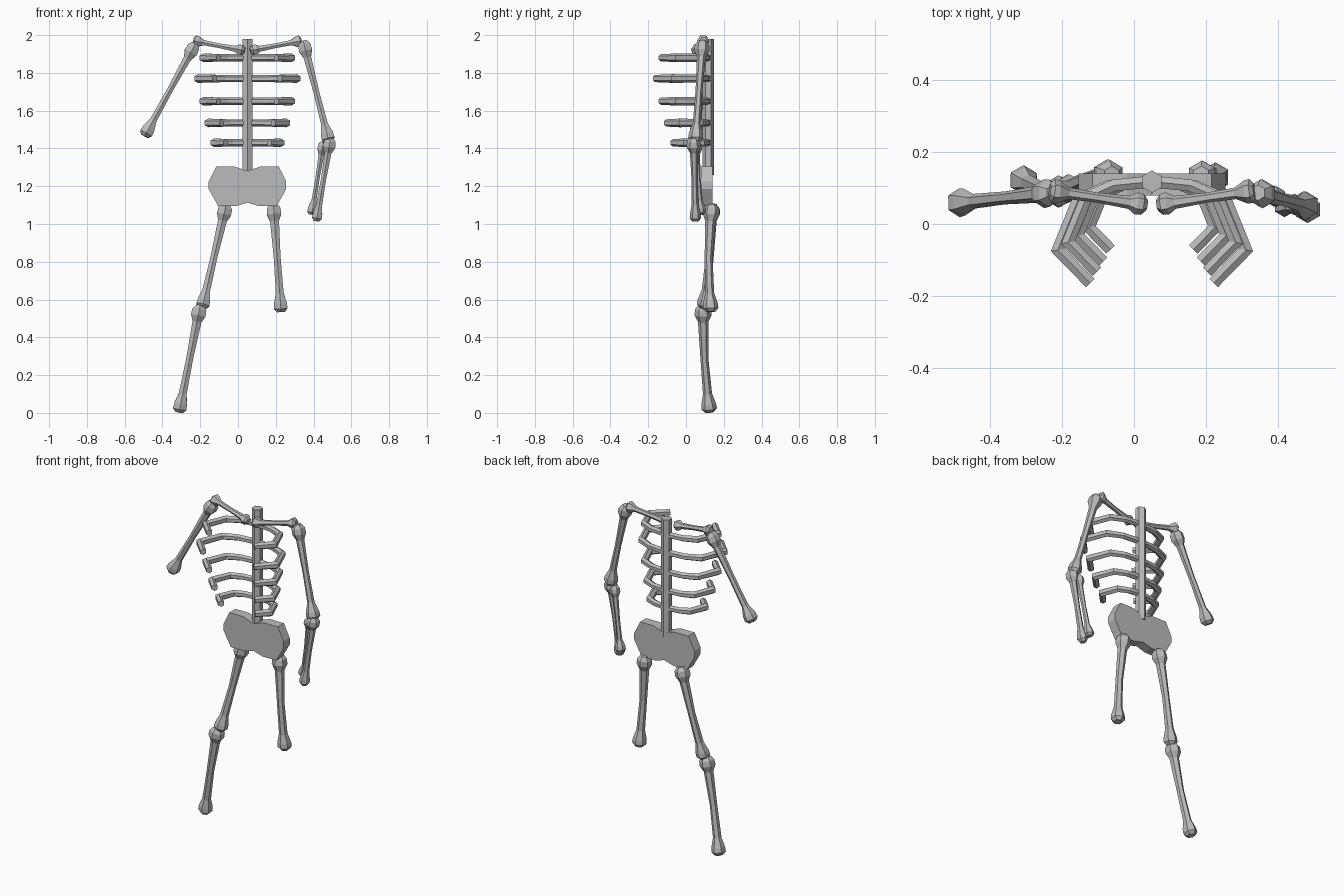
import bpy
import bmesh
from math import sin, cos, pi
from mathutils import Vector

if "Cube" in bpy.data.objects:
    bpy.data.objects.remove(bpy.data.objects["Cube"], do_unlink=True)

bone_grey = bpy.data.materials.new("bone grey")
bone_grey.use_nodes = True
GREY = (0.5, 0.5, 0.5, 1)
bone_grey.diffuse_color = GREY
bone_grey.node_tree.nodes["Principled BSDF"].inputs["Base Color"].default_value = GREY
MID_X = 0.05


def finish(name, bm):
    bmesh.ops.recalc_face_normals(bm, faces=bm.faces)
    mesh = bpy.data.meshes.new(name)
    bm.to_mesh(mesh)
    bm.free()
    mesh.materials.append(bone_grey)
    obj = bpy.data.objects.new(name, mesh)
    bpy.context.collection.objects.link(obj)
    return obj


def loft(name, points, radii, sides=6, up=Vector((0, 1, 0))):
    """Tube through points, each ring turned to bisect its bend."""
    bm = bmesh.new()
    rings = []
    for i, p in enumerate(points):
        before = (p - points[i - 1]).normalized() if i else Vector()
        after = (points[i + 1] - p).normalized() if i + 1 < len(points) else Vector()
        d = (before + after).normalized()
        u = up.cross(d).normalized()
        v = d.cross(u)
        ring = []
        for k in range(sides):
            a = 2 * pi * (k + 0.5) / sides
            ring.append(bm.verts.new(p + radii[i] * (cos(a) * u + sin(a) * v)))
        rings.append(ring)
    for r, s in zip(rings, rings[1:]):
        for k in range(sides):
            n = (k + 1) % sides
            bm.faces.new((r[k], r[n], s[n], s[k]))
    bm.faces.new(rings[0])
    bm.faces.new(rings[-1])
    return finish(name, bm)


def bone(name, a, b, ra, rb, shaft, bow=0.0, head=0.09):
    """Shaft with a rounded knob at a and a flared knob at b."""
    a, b = Vector(a), Vector(b)
    length = (b - a).length
    h = head / length
    steps = [(0, ra * 0.55), (h * 0.25, ra * 0.95), (h * 0.6, ra), (h, shaft * 1.3),
             (0.5, shaft), (1 - h * 1.1, shaft * 1.15), (1 - h * 0.5, rb * 0.95),
             (1 - h * 0.2, rb), (1, rb * 0.6)]
    pts = [a.lerp(b, t) + Vector((0, bow * sin(pi * t), 0)) for t, r in steps]
    return loft(name, pts, [r for t, r in steps], 6)


# Spine: hexagonal column with an edge facing forward
spine = bmesh.new()
bmesh.ops.create_cone(spine, cap_ends=True, segments=6, radius1=0.031, radius2=0.031, depth=0.72)
bmesh.ops.translate(spine, verts=spine.verts, vec=(MID_X, 0.118, 1.62))
finish("spine", spine)

# Ribs: one bent half, mirrored and scaled per level
RIB = [(0, 0), (0.12, -0.012), (0.205, -0.05), (0.262, -0.19), (0.172, -0.282)]
LEVELS = [(1.88, 0.89), (1.77, 1.0), (1.65, 0.89), (1.535, 0.79), (1.43, 0.67)]
for n, (z, s) in enumerate(LEVELS, 1):
    for side, sign in (("left", 1), ("right", -1)):
        path = [Vector((MID_X + sign * x * s, 0.118 + y * s, z)) for x, y in RIB]
        loft(f"{side}_rib_{n}", path, [0.019, 0.019, 0.021, 0.023, 0.019], 6, Vector((0, 0, 1)))

# Pelvis: waisted slab, half outline mirrored about the middle
HALF = [(0, 1.28), (0.07, 1.305), (0.165, 1.305), (0.205, 1.225), (0.205, 1.185),
        (0.155, 1.095), (0.06, 1.095), (0, 1.113)]
outline = HALF + [(-x, z) for x, z in HALF[-2:0:-1]]
pelvis = bmesh.new()
front = pelvis.faces.new([pelvis.verts.new((MID_X + x, 0.08, z)) for x, z in outline])
slab = bmesh.ops.extrude_face_region(pelvis, geom=[front])
bmesh.ops.translate(pelvis, vec=(0, 0.06, 0),
                    verts=[e for e in slab["geom"] if isinstance(e, bmesh.types.BMVert)])
finish("pelvis", pelvis)

# Collarbones
bone("left_collarbone", (0.065, 0.053, 1.918), (0.335, 0.093, 1.97), 0.031, 0.034, 0.014, head=0.05)
bone("right_collarbone", (0.035, 0.053, 1.918), (-0.235, 0.093, 1.97), 0.031, 0.034, 0.014, head=0.05)

# Arms
bone("left_upper_arm", (0.345, 0.087, 1.97), (0.482, 0.05, 1.435), 0.04, 0.04, 0.018)
bone("right_upper_arm", (-0.225, 0.087, 1.955), (-0.495, 0.058, 1.465), 0.04, 0.04, 0.018)
bone("left_forearm_outer", (0.49, 0.04, 1.455), (0.415, 0.05, 1.015), 0.038, 0.03, 0.016, head=0.08)
bone("left_forearm_inner", (0.452, 0.052, 1.435), (0.39, 0.078, 1.05), 0.03, 0.03, 0.013, head=0.07)

# Legs
bone("left_thigh", (0.187, 0.137, 1.105), (0.228, 0.132, 0.535), 0.044, 0.041, 0.021, -0.015)
bone("right_thigh", (-0.062, 0.137, 1.105), (-0.19, 0.095, 0.555), 0.044, 0.04, 0.021, 0.01)
bone("right_shin", (-0.2, 0.09, 0.57), (-0.312, 0.125, 0.004), 0.045, 0.041, 0.021, -0.01)
